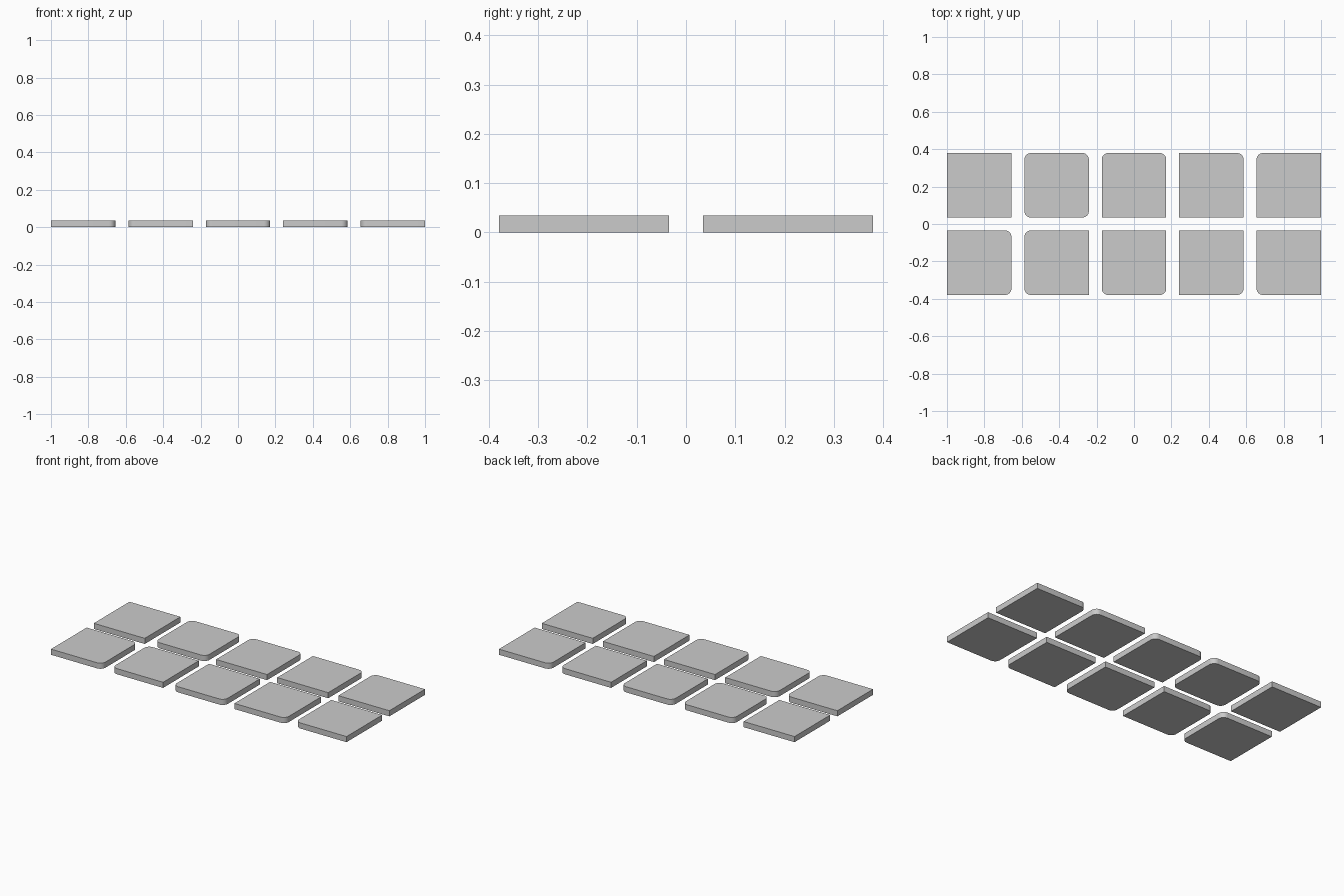
import bpy, bmesh
from math import sin, cos, pi, radians

if "Cube" in bpy.data.objects:
    bpy.data.objects.remove(bpy.data.objects["Cube"])

U = 2 / 29            # gap between tiles; tiles are 5 gaps wide
SIZE, HEIGHT, RADIUS = 5 * U, U / 2, U / 2
SEGMENTS = 8

# Corner order: back right, back left, front left, front right (1 = rounded)
ROWS = {
    "back": [("square", "0000"), ("all_round", "1111"), ("back_round", "1100"),
             ("back_right_round", "1000"), ("back_left_round", "0100")],
    "front": [("right_round", "1001"), ("left_round", "0110"), ("front_round", "0011"),
              ("front_right_round", "0001"), ("front_left_round", "0010")],
}


def outline(corners):
    """Square outline, counter-clockwise, with arcs on the flagged corners."""
    h, pts = SIZE / 2, []
    for i, (sx, sy) in enumerate([(1, 1), (-1, 1), (-1, -1), (1, -1)]):
        if corners[i] == "0":
            pts.append((sx * h, sy * h))
            continue
        for k in range(SEGMENTS + 1):
            a = (i + k / SEGMENTS) * pi / 2
            pts.append((sx * (h - RADIUS) + RADIUS * cos(a),
                        sy * (h - RADIUS) + RADIUS * sin(a)))
    return pts


def tile(name, corners, x, y):
    bm = bmesh.new()
    base = bm.faces.new([bm.verts.new((px, py, 0)) for px, py in outline(corners)])
    top = bmesh.ops.extrude_face_region(bm, geom=[base], use_keep_orig=True)["geom"]
    bmesh.ops.translate(bm, vec=(0, 0, HEIGHT),
                        verts=[v for v in top if isinstance(v, bmesh.types.BMVert)])
    bmesh.ops.recalc_face_normals(bm, faces=bm.faces[:])
    mesh = bpy.data.meshes.new(name)
    bm.to_mesh(mesh)
    bm.free()
    ob = bpy.data.objects.new(name, mesh)
    ob.location = (x, y, 0)
    bpy.context.collection.objects.link(ob)
    ob.select_set(True)
    bpy.context.view_layer.objects.active = ob


# Two rows of five tiles
for row, y in (("back", 3 * U), ("front", -3 * U)):
    for i, (label, corners) in enumerate(ROWS[row]):
        tile(f"tile_{label}", corners, (i - 2) * 6 * U, y)

bpy.ops.object.shade_smooth_by_angle(angle=radians(30))
